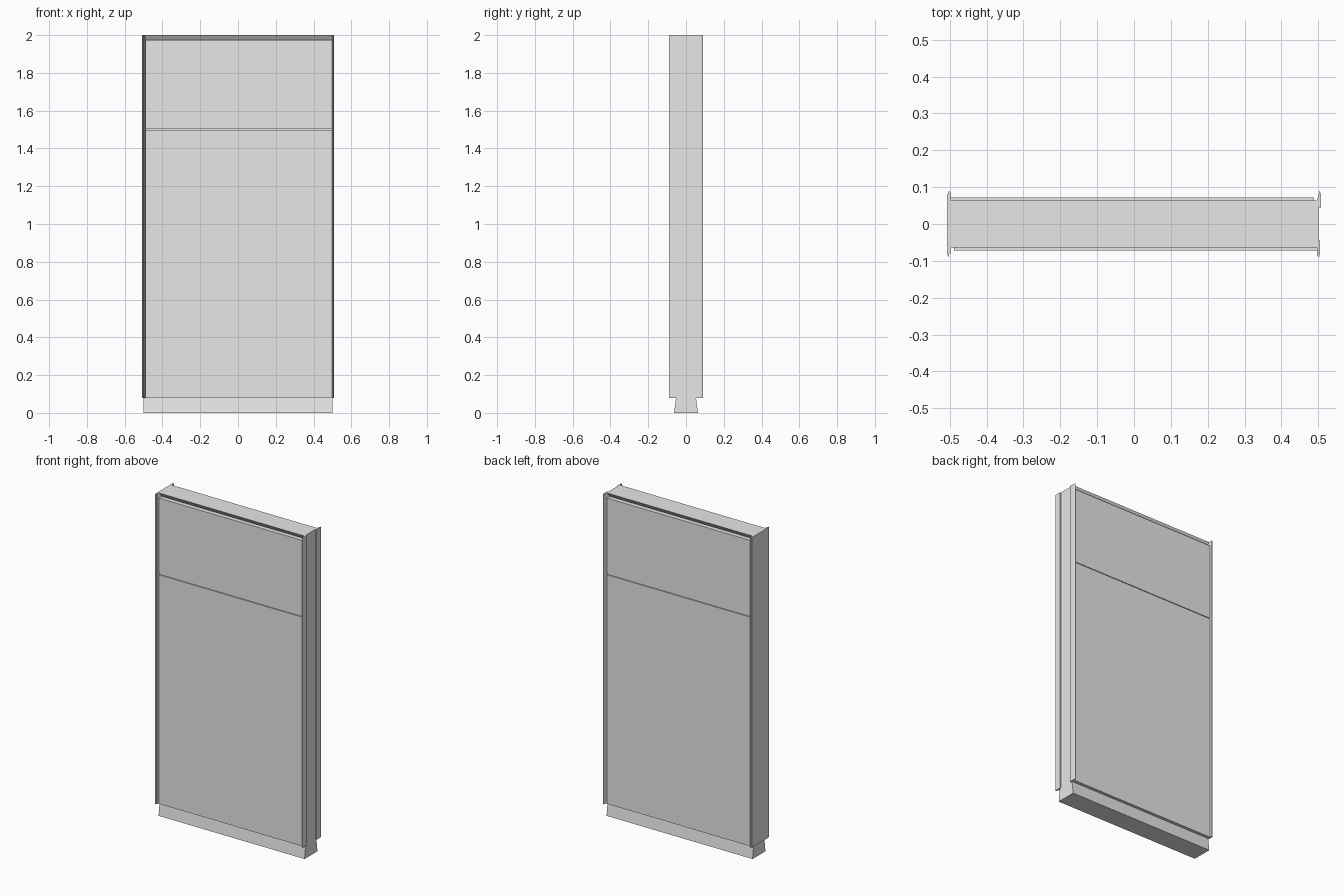
import bpy, bmesh
from mathutils import Vector

if "Cube" in bpy.data.objects:
    bpy.data.objects.remove(bpy.data.objects["Cube"])

grey = bpy.data.materials.new("light_grey")
grey.use_nodes = True
colour = (0.8, 0.8, 0.8, 1)
grey.diffuse_color = colour
grey.node_tree.nodes["Principled BSDF"].inputs["Base Color"].default_value = colour


def prism(name, profile, start, end, axis):
    """Extrude a profile along x (points are y, z) or z (points are x, y)."""
    bm = bmesh.new()
    if axis == "x":
        points = [Vector((start, a, b)) for a, b in profile]
        move = Vector((end - start, 0, 0))
    else:
        points = [Vector((a, b, start)) for a, b in profile]
        move = Vector((0, 0, end - start))
    face = bm.faces.new([bm.verts.new(p) for p in points])
    out = bmesh.ops.extrude_face_region(bm, geom=[face])
    bmesh.ops.translate(bm, vec=move,
                        verts=[g for g in out["geom"] if isinstance(g, bmesh.types.BMVert)])
    bmesh.ops.recalc_face_normals(bm, faces=bm.faces)
    mesh = bpy.data.meshes.new(name)
    bm.to_mesh(mesh)
    bm.free()
    mesh.materials.append(grey)
    obj = bpy.data.objects.new(name, mesh)
    bpy.context.collection.objects.link(obj)
    return obj


def rect(a0, a1, b0, b1):
    return [(a0, b0), (a1, b0), (a1, b1), (a0, b1)]


BOTTOM, SPLIT, PANEL_TOP, TOP = 0.08, 1.5, 1.973, 2.0

# Flared foot, inner core and undercut top cap
prism("base", [(-0.063, 0), (0.063, 0), (0.053, BOTTOM), (-0.053, BOTTOM)], -0.5, 0.5, "x")
prism("core", rect(-0.045, 0.045, BOTTOM, PANEL_TOP), -0.5, 0.5, "x")
prism("top_cap", [(-0.045, PANEL_TOP), (0.045, PANEL_TOP), (0.064, TOP), (-0.064, TOP)],
      -0.5, 0.5, "x")

# End plate on the right edge
prism("right_end_plate", rect(-0.508, -0.498, -0.08, 0.08), BOTTOM, TOP, "z")

# Front and back are the same, turned half a revolution
wide_fin = [(-0.507, -0.08), (-0.504, -0.09), (-0.498, -0.07), (-0.487, -0.045), (-0.507, -0.045)]
tight_fin = [(0.497, -0.045), (0.505, -0.045), (0.505, -0.08), (0.502, -0.09), (0.497, -0.085)]
for side, turn in (("front", 1), ("back", -1)):
    def turned(profile):
        return [(x * turn, y * turn) for x, y in profile]

    prism(side + "_wide_fin", turned(wide_fin), BOTTOM, TOP, "z")
    prism(side + "_tight_fin", turned(tight_fin), BOTTOM, TOP, "z")
    sheet = turned(rect(-0.489, 0.498, -0.072, -0.04))
    prism(side + "_lower_panel", sheet, BOTTOM, SPLIT - 0.002, "z")
    prism(side + "_upper_panel", sheet, SPLIT + 0.002, PANEL_TOP, "z")
